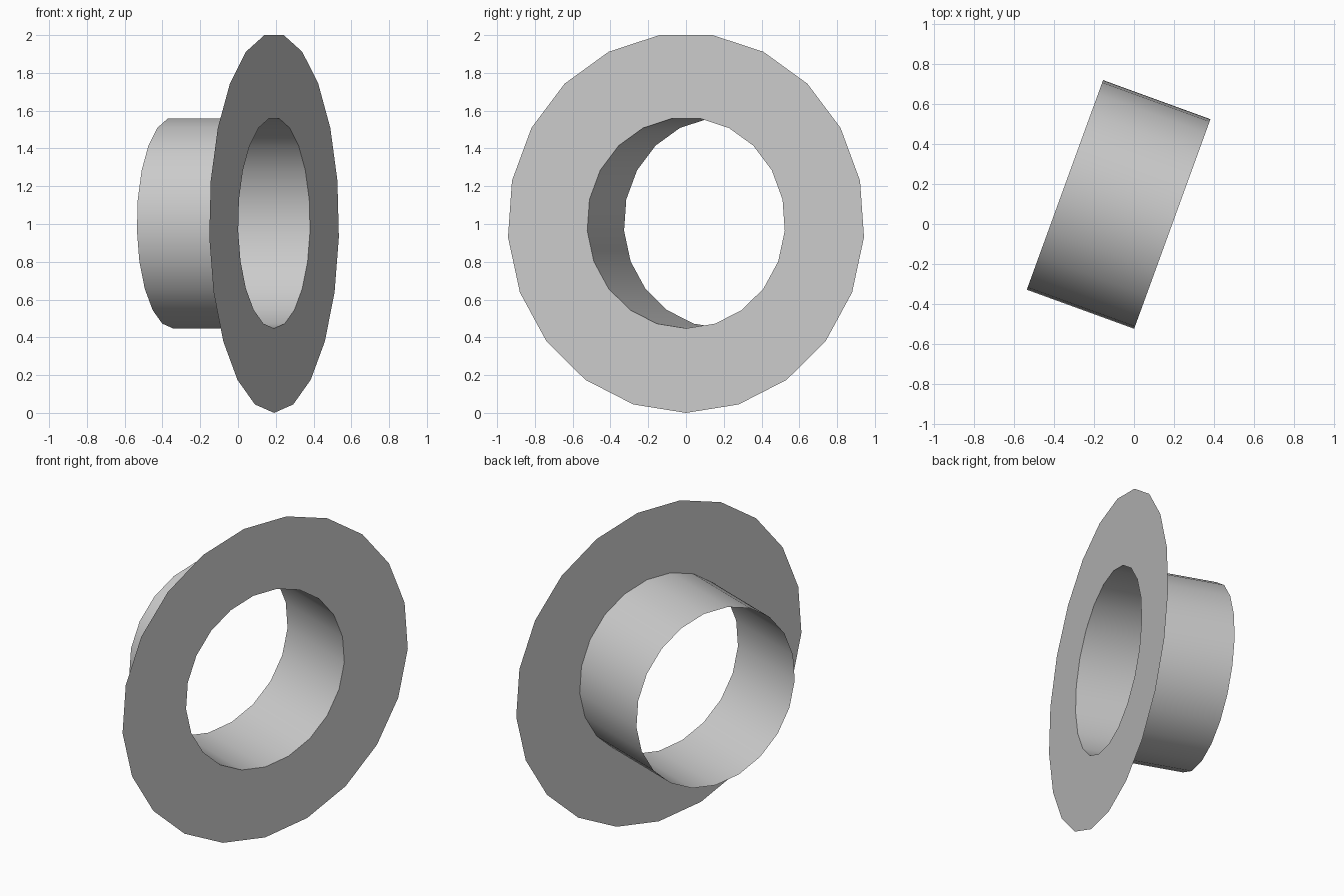
import bpy, bmesh
from math import sin, cos, tau, radians
from mathutils import Matrix

SIDES = 21
FLANGE_R, SLEEVE_R, LENGTH = 1.0056, 0.558, 0.57

cube = bpy.data.objects.get("Cube")
if cube:
    bpy.data.objects.remove(cube, do_unlink=True)

grey = bpy.data.materials.new("light_grey")
grey.use_nodes = True
colour = (0.6, 0.6, 0.6, 1)
grey.diffuse_color = colour
grey.node_tree.nodes["Principled BSDF"].inputs["Base Color"].default_value = colour

# The bore axis is level and turned 20 degrees away from +x
placement = Matrix.Translation((0.191, 0, FLANGE_R)) @ Matrix.Rotation(radians(-20), 4, "Z")


def band(name, start, end, smooth):
    """Single-walled band between two (radius, axial position) rings."""
    bm = bmesh.new()
    rings = []
    for radius, x in (start, end):
        angles = [tau * i / SIDES for i in range(SIDES)]
        rings.append([bm.verts.new((x, radius * sin(a), -radius * cos(a))) for a in angles])
    for i in range(SIDES):
        j = (i + 1) % SIDES
        face = bm.faces.new((rings[0][i], rings[0][j], rings[1][j], rings[1][i]))
        face.smooth = smooth
    mesh = bpy.data.meshes.new(name)
    bm.to_mesh(mesh)
    bm.free()
    mesh.materials.append(grey)
    obj = bpy.data.objects.new(name, mesh)
    obj.matrix_world = placement
    bpy.context.collection.objects.link(obj)
    return obj


# Thin flat collar at the front of the bore
band("flange", (FLANGE_R, 0), (SLEEVE_R, 0), False)
# Open sleeve running back from the collar
band("sleeve", (SLEEVE_R, 0), (SLEEVE_R, -LENGTH), True)
